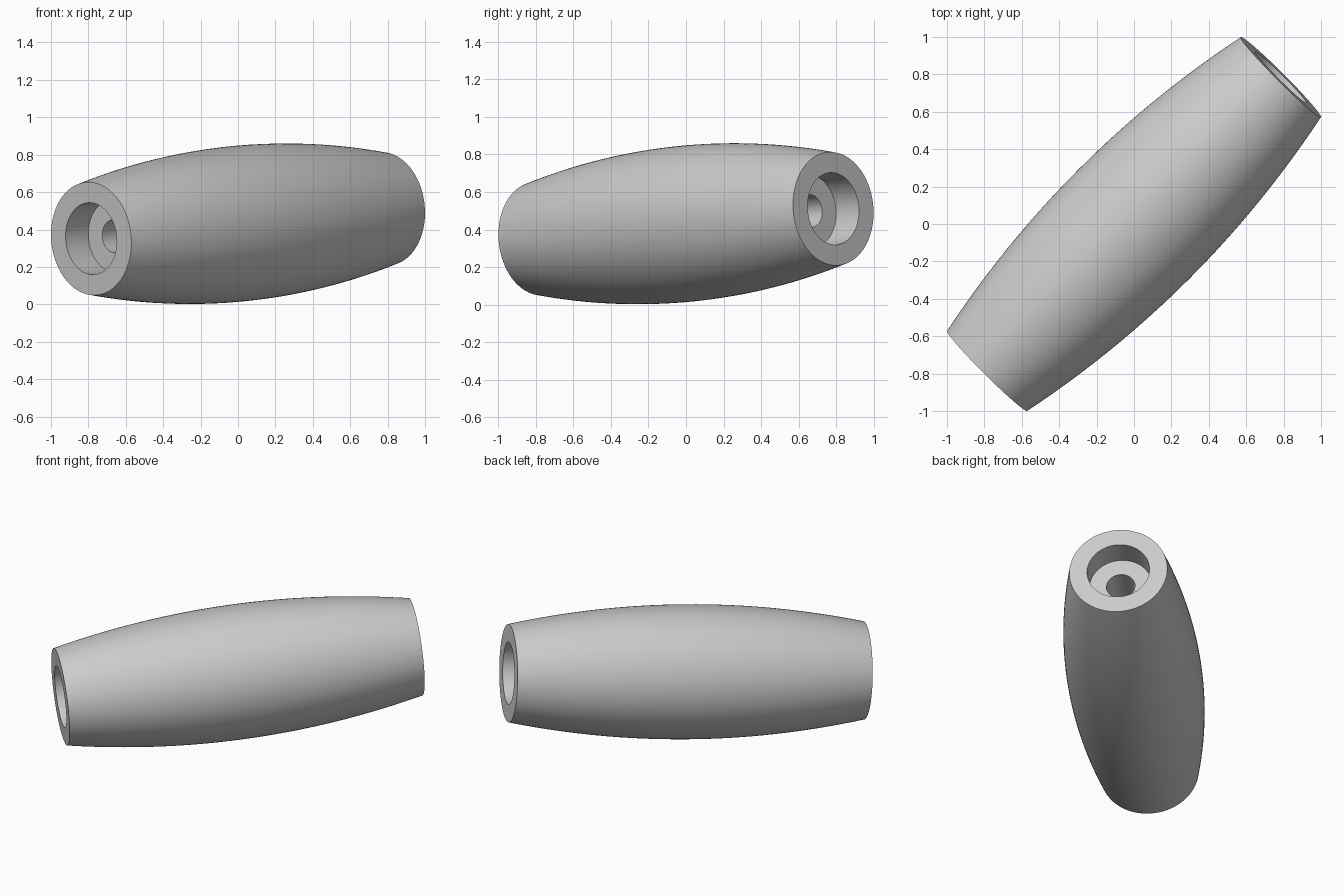
import bpy, bmesh, math
from mathutils import Vector

cube = bpy.data.objects.get("Cube")
if cube:
    bpy.data.objects.remove(cube, do_unlink=True)

# Main sizes
HALF = 1.113          # half length along the axis
R_MID, R_END = 0.416, 0.303
R_BORE, BORE_DEPTH = 0.193, 0.172
R_HOLE = 0.088
SEGMENTS, STEPS = 96, 32

# Closed profile (radius, position): barrel, end faces, counterbores, through hole
profile = []
for i in range(STEPS + 1):
    t = 2 * i / STEPS - 1
    profile.append((R_MID - (R_MID - R_END) * t * t, HALF * t))
floor = HALF - BORE_DEPTH
profile += [(R_BORE, HALF), (R_BORE, floor), (R_HOLE, floor),
            (R_HOLE, -floor), (R_BORE, -floor), (R_BORE, -HALF)]

# Revolve the profile around z
bm = bmesh.new()
rings = []
for r, z in profile:
    angles = [math.tau * k / SEGMENTS for k in range(SEGMENTS)]
    rings.append([bm.verts.new((r * math.cos(a), r * math.sin(a), z)) for a in angles])
for i, ring in enumerate(rings):
    above = rings[(i + 1) % len(rings)]
    for k in range(SEGMENTS):
        n = (k + 1) % SEGMENTS
        bm.faces.new((ring[k], ring[n], above[n], above[k]))
bmesh.ops.recalc_face_normals(bm, faces=bm.faces)
mesh = bpy.data.meshes.new("barrel_grip")
bm.to_mesh(mesh)
bm.free()

# Lay the grip along its diagonal, slightly rising axis
grip = bpy.data.objects.new("barrel_grip", mesh)
bpy.context.collection.objects.link(grip)
grip.rotation_mode = 'QUATERNION'
grip.rotation_quaternion = Vector((0.785, 0.785, 0.08)).to_track_quat('Z', 'Y')
grip.location = (0, 0, 0.431)

# Plain grey material
grey = bpy.data.materials.new("light_grey")
grey.use_nodes = True
colour = (0.6, 0.6, 0.6, 1)
grey.diffuse_color = colour
grey.node_tree.nodes["Principled BSDF"].inputs["Base Color"].default_value = colour
mesh.materials.append(grey)

# Smooth curved walls, crisp rims
bpy.ops.object.select_all(action='DESELECT')
grip.select_set(True)
bpy.context.view_layer.objects.active = grip
bpy.ops.object.shade_smooth_by_angle(angle=math.radians(30))
